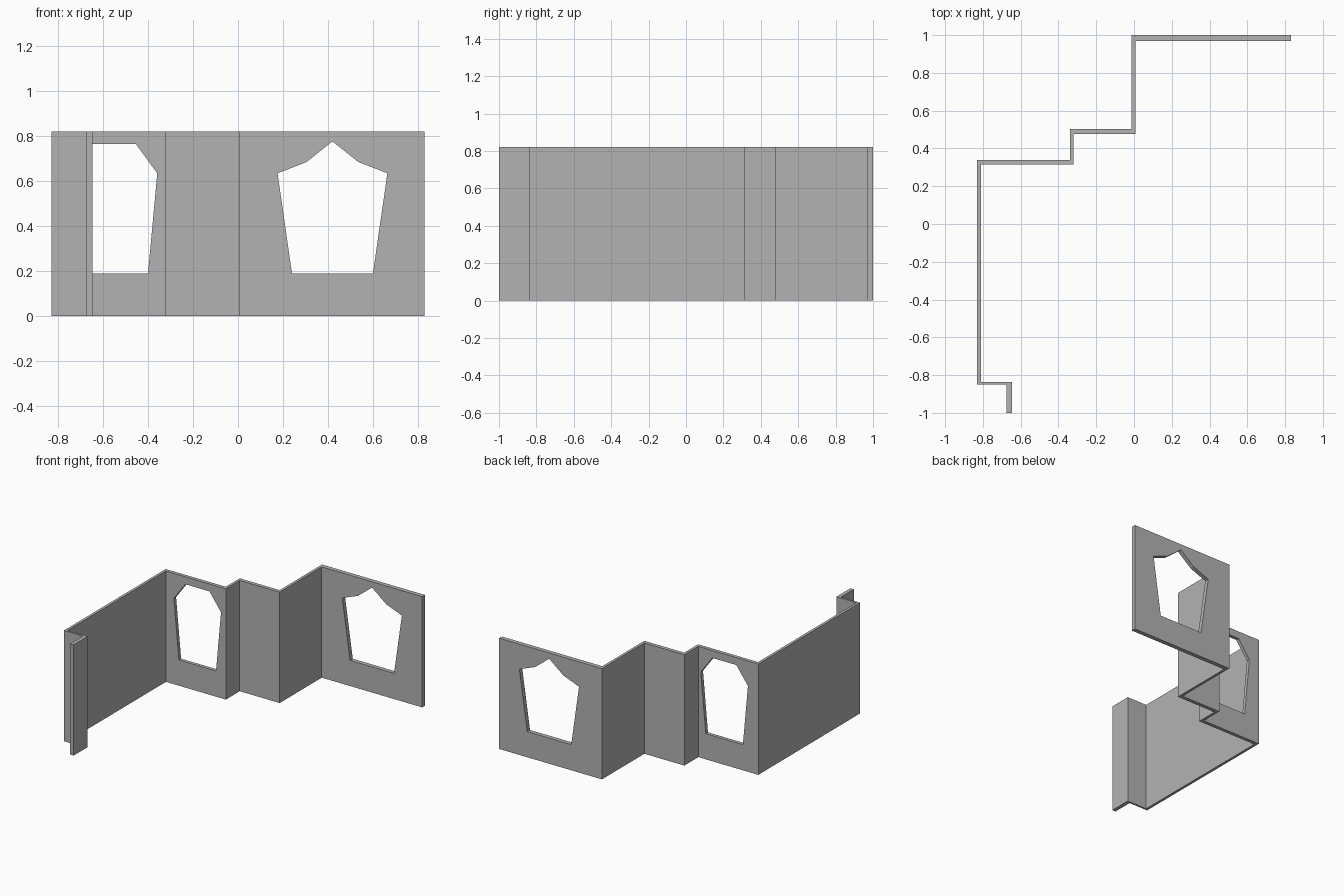
import bpy
import bmesh

HEIGHT = 0.82

if "Cube" in bpy.data.objects:
    bpy.data.objects.remove(bpy.data.objects["Cube"])

grey = bpy.data.materials.new("plain_grey")
grey.use_nodes = True
colour = (0.45, 0.45, 0.45, 1)
grey.diffuse_color = colour
grey.node_tree.nodes["Principled BSDF"].inputs["Base Color"].default_value = colour


def prism(name, points, direction):
    """Extrude a closed 3D outline along a direction."""
    bm = bmesh.new()
    face = bm.faces.new([bm.verts.new(p) for p in points])
    extruded = bmesh.ops.extrude_face_region(bm, geom=[face])["geom"]
    verts = [v for v in extruded if isinstance(v, bmesh.types.BMVert)]
    bmesh.ops.translate(bm, verts=verts, vec=direction)
    bmesh.ops.recalc_face_normals(bm, faces=bm.faces)
    mesh = bpy.data.meshes.new(name)
    bm.to_mesh(mesh)
    bm.free()
    mesh.materials.append(grey)
    obj = bpy.data.objects.new(name, mesh)
    bpy.context.collection.objects.link(obj)
    return obj


# Stepped wall: outer and inner sides of the plan, from back to front
outer = [(0.83, 1), (-0.012, 1), (-0.012, 0.504), (-0.339, 0.504),
         (-0.339, 0.34), (-0.83, 0.34), (-0.83, -0.85), (-0.674, -0.85), (-0.674, -1)]
inner = [(0.83, 0.968), (0.008, 0.968), (0.008, 0.476), (-0.319, 0.476),
         (-0.319, 0.314), (-0.81, 0.314), (-0.81, -0.836), (-0.646, -0.836), (-0.646, -1)]
wall = prism("stepped_wall", [(x, y, 0) for x, y in outer + inner[::-1]], (0, 0, HEIGHT))


def cut_window(name, centre, wall_y, half_outline):
    """Cut a symmetric window, given as (half width, height) from the sill up."""
    right = [(centre + w, wall_y - 0.06, z) for w, z in half_outline]
    left = [(centre - w, wall_y - 0.06, z) for w, z in reversed(half_outline) if w > 0]
    cutter = prism(name, right + left, (0, 0.12, 0))
    cutter.hide_render = True
    cutter.hide_viewport = True
    cutter.display_type = 'WIRE'
    cut = wall.modifiers.new(name, 'BOOLEAN')
    cut.operation = 'DIFFERENCE'
    cut.solver = 'EXACT'
    cut.object = cutter


# Window openings
cut_window("pointed_window_cutter", 0.42, 0.984, [(0.18, 0.19), (0.244, 0.635), (0.115, 0.685), (0, 0.777)])
cut_window("clipped_window_cutter", -0.552, 0.327, [(0.152, 0.19), (0.193, 0.635), (0.098, 0.765)])
